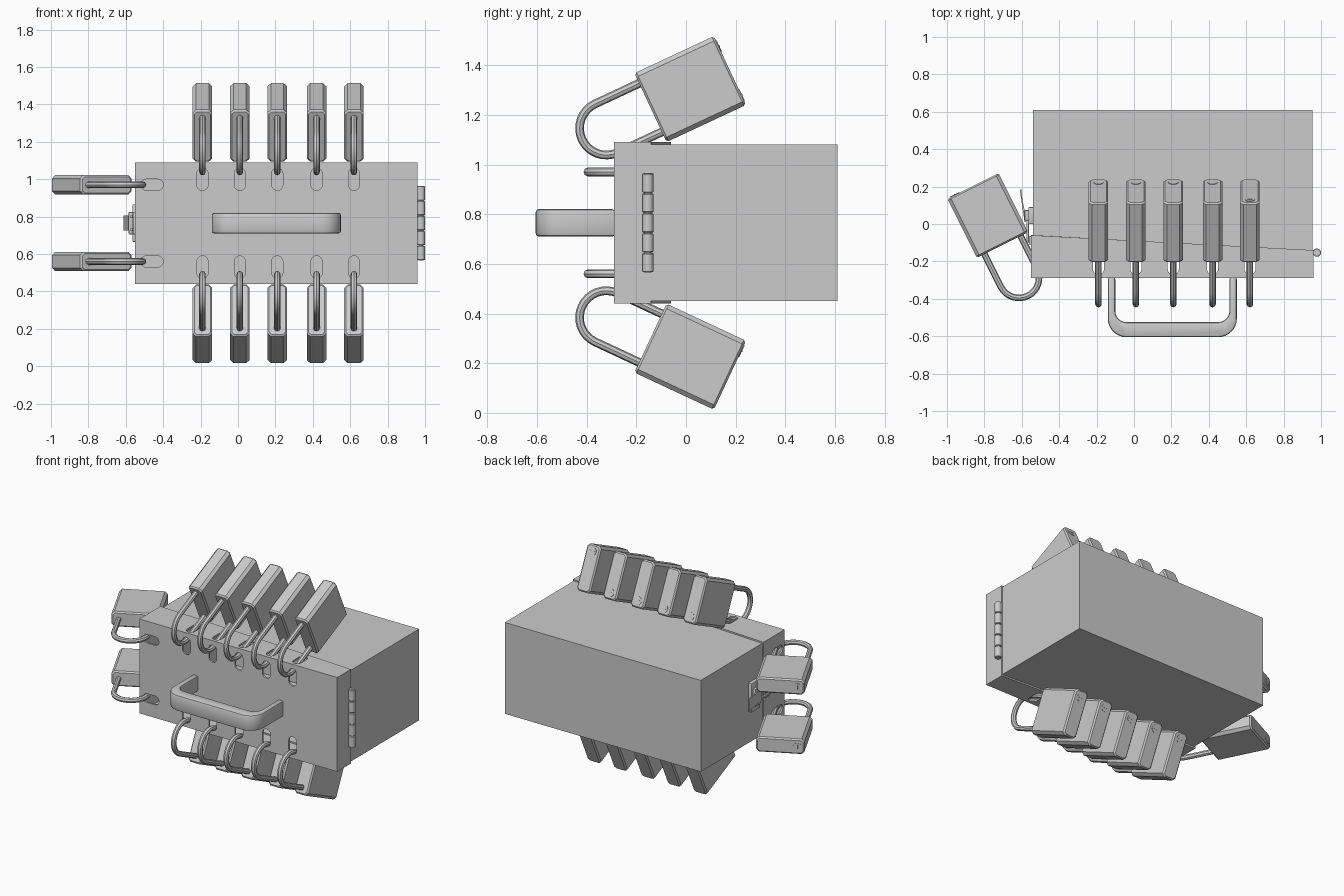
import bpy, bmesh, math
from mathutils import Matrix, Vector

cube = bpy.data.objects.get("Cube")
if cube:
    bpy.data.objects.remove(cube)

MID = 0.765                       # height of the box centre
COLUMNS = (-0.19, 0.01, 0.21, 0.42, 0.62)
ROWS = (MID - 0.205, MID + 0.205)


def add_object(name, bm, matrix=None, smooth=True):
    mesh = bpy.data.meshes.new(name)
    bm.to_mesh(mesh)
    bm.free()
    ob = bpy.data.objects.new(name, mesh)
    bpy.context.collection.objects.link(ob)
    if matrix:
        ob.matrix_world = matrix
    if smooth:
        bpy.ops.object.select_all(action="DESELECT")
        ob.select_set(True)
        bpy.context.view_layer.objects.active = ob
        bpy.ops.object.shade_smooth_by_angle(angle=math.radians(35))
    return ob


def add_prism(bm, outline, low, high, matrix=Matrix()):
    """Extrude a flat outline from low to high along local z."""
    verts = [bm.verts.new(matrix @ Vector((x, y, low))) for x, y in outline]
    base = bm.faces.new(verts)
    top = bmesh.ops.extrude_face_region(bm, geom=[base])["geom"]
    moved = [v for v in top if isinstance(v, bmesh.types.BMVert)]
    bmesh.ops.translate(bm, verts=moved, vec=matrix.to_3x3() @ Vector((0, 0, high - low)))
    bmesh.ops.recalc_face_normals(bm, faces=bm.faces)


def prism(name, outline, low, high, bevel=0, segments=2):
    bm = bmesh.new()
    add_prism(bm, outline, low, high)
    if bevel:
        edges = [e for e in bm.edges if e.calc_face_angle(0) > 0.6]
        bmesh.ops.bevel(bm, geom=edges, offset=bevel, segments=segments,
                        affect="EDGES", profile=0.5)
    return add_object(name, bm)


def arc(cx, cy, radius, start, end, steps=8):
    angles = [math.radians(start + (end - start) * i / steps) for i in range(steps + 1)]
    return [(cx + radius * math.cos(a), cy + radius * math.sin(a)) for a in angles]


def rect(x0, x1, y0, y1):
    return [(x0, y0), (x1, y0), (x1, y1), (x0, y1)]


def bake(ob):
    """Replace the mesh by the result of its modifiers."""
    bpy.context.view_layer.update()
    deps = bpy.context.evaluated_depsgraph_get()
    mesh = bpy.data.meshes.new_from_object(ob.evaluated_get(deps))
    ob.modifiers.clear()
    ob.data = mesh


def shell(name, outline, low, high, open_side):
    """Sheet metal tray, open toward +y or -y."""
    bm = bmesh.new()
    add_prism(bm, outline, low, high)
    face = max(bm.faces, key=lambda f: f.calc_center_median().y * open_side)
    bmesh.ops.delete(bm, geom=[face], context="FACES")
    ob = add_object(name, bm, smooth=False)
    mod = ob.modifiers.new("wall", "SOLIDIFY")
    mod.thickness, mod.offset, mod.use_even_offset = 0.012, -1, True
    bake(ob)
    return ob


# Box body and door
shell("box_body", [(-0.54, -0.07), (0.955, -0.15), (0.955, 0.61), (-0.54, 0.61)],
      MID - 0.315, MID + 0.315, -1)
door = shell("door", [(-0.55, -0.29), (0.96, -0.29), (0.96, -0.14), (-0.55, -0.06)],
             MID - 0.325, MID + 0.325, 1)

# Rounded slots through the door front and its rims
slot = arc(0, 0.03, 0.03, 0, 180) + arc(0, -0.03, 0.03, 180, 360)
quarter = math.pi / 2
upright = Matrix.Rotation(quarter, 4, "X")
lying = upright @ Matrix.Rotation(quarter, 4, "Z")
side = Matrix.Rotation(quarter, 4, "Y") @ Matrix.Rotation(0, 4, "Z")
bm = bmesh.new()
for sign in (-1, 1):
    for x in COLUMNS:
        places = (((x, -0.29, MID + sign * 0.235), upright),
                  ((x, -0.21, MID + sign * 0.325), Matrix()))
        for spot, turn in places:
            add_prism(bm, slot, -0.018, 0.018, Matrix.Translation(spot) @ turn)
for z in ROWS:
    for spot, turn in (((-0.46, -0.29, z), lying), ((-0.55, -0.21, z), side)):
        add_prism(bm, slot, -0.018, 0.018, Matrix.Translation(spot) @ turn)
cutter = add_object("slot_cutter", bm, smooth=False)
cutter.hide_render = True
cut = door.modifiers.new("slots", "BOOLEAN")
cut.operation, cut.object, cut.solver = "DIFFERENCE", cutter, "EXACT"
bake(door)
bpy.data.objects.remove(cutter)

# Carrying handle
left, right, front, wall = -0.14, 0.55, -0.605, -0.285
outer = arc(left + 0.1, front + 0.1, 0.1, 180, 270) + arc(right - 0.1, front + 0.1, 0.1, 270, 360)
inner = arc(right - 0.1, front + 0.14, 0.06, 360, 270) + arc(left + 0.1, front + 0.14, 0.06, 270, 180)
prism("handle", [(left, wall)] + outer + [(right, wall), (right - 0.04, wall)]
      + inner + [(left + 0.04, wall)], MID - 0.055, MID + 0.055, 0.012)

# Hinge knuckles and pin
KNUCKLES = 5
step = 0.4 / KNUCKLES
for i in range(KNUCKLES):
    low = MID - 0.2 + i * step
    prism(f"hinge_knuckle_{i + 1}", arc(0.978, -0.153, 0.022, 0, 345, 23),
          low + 0.002, low + step - 0.002, 0.003, 1)
prism("hinge_pin", arc(0.978, -0.153, 0.014, 0, 337.5, 15), MID - 0.2, MID + 0.2)

# Draw latch on the side
prism("latch_base", rect(-0.565, -0.535, 0.0, 0.09), MID - 0.1, MID + 0.1, 0.004)
prism("latch_pivot", rect(-0.585, -0.56, 0.015, 0.075), MID - 0.06, MID + 0.06, 0.006)
prism("latch_lever", [(-0.585, 0.01), (-0.57, 0.01), (-0.595, 0.12), (-0.603, 0.185), (-0.611, 0.185)],
      MID - 0.04, MID + 0.04)
prism("latch_catch", rect(-0.562, -0.545, -0.11, -0.065), MID - 0.06, MID + 0.06, 0.004)
for sign in (-1, 1):
    z = MID + sign * 0.035
    prism("latch_link", rect(-0.576, -0.562, -0.1, 0.03), z - 0.007, z + 0.007, 0.003)


# Padlocks: local y runs along the shackle, local x across the body
def padlock(name, origin, x_axis, y_axis, key_side=1):
    x_axis, y_axis = Vector(x_axis).normalized(), Vector(y_axis).normalized()
    frame = Matrix((x_axis, y_axis, x_axis.cross(y_axis))).transposed().to_4x4()
    frame = Matrix.Translation(origin) @ frame

    bm = bmesh.new()
    bmesh.ops.create_cube(bm, size=1)
    bmesh.ops.scale(bm, verts=bm.verts, vec=(0.306, 0.353, 0.104))
    bmesh.ops.translate(bm, verts=bm.verts, vec=(0, -0.1765, 0))
    long_edges = [e for e in bm.edges if abs(e.verts[0].co.y - e.verts[1].co.y) > 0.1]
    bmesh.ops.bevel(bm, geom=long_edges, offset=0.018, segments=1, affect="EDGES")
    rims = [e for e in bm.edges if abs(e.verts[0].co.y - e.verts[1].co.y) < 0.1]
    bmesh.ops.bevel(bm, geom=rims, offset=0.009, segments=1, affect="EDGES")
    add_object(name + "_body", bm, frame, smooth=False)

    curve = bpy.data.curves.new(name + "_path", "CURVE")
    curve.dimensions, curve.bevel_depth, curve.bevel_resolution = "3D", 0.0175, 2
    path = [(0.108, -0.02)] + arc(0, 0.196, 0.108, 0, 180, 16) + [(-0.108, -0.02)]
    spline = curve.splines.new("POLY")
    spline.points.add(len(path) - 1)
    for point, (x, y) in zip(spline.points, path):
        point.co = (x, y, 0, 1)
    helper = bpy.data.objects.new("path_helper", curve)
    bm = bmesh.new()
    mesh = bpy.data.meshes.new_from_object(helper)
    bm.from_mesh(mesh)
    bpy.data.objects.remove(helper)
    bpy.data.meshes.remove(mesh)
    add_object(name + "_shackle", bm, frame)

    bm = bmesh.new()
    spot = Matrix.Translation((key_side * 0.108, -0.353, 0)) @ upright
    add_prism(bm, arc(0, 0, 0.027, 0, 345, 23), -0.01, 0.003, spot)
    add_prism(bm, rect(-0.004, 0.004, -0.014, 0.014), 0.003, 0.005, spot)
    add_object(name + "_keyway", bm, frame)


for i, x in enumerate(COLUMNS):
    for label, sign in (("lower", -1), ("upper", 1)):
        flip = -1 if label == "upper" and i == len(COLUMNS) - 1 else 1
        padlock(f"{label}_padlock_{i + 1}", (x, -0.143, MID + sign * 0.464),
                (0, 0.423, -0.906 * sign), (0, -0.906, -0.423 * sign), flip)
for label, z in zip(("lower", "upper"), ROWS):
    padlock(f"side_{label}_padlock", (-0.703, -0.112, z), (-0.894, -0.447, 0), (0.447, -0.894, 0))
